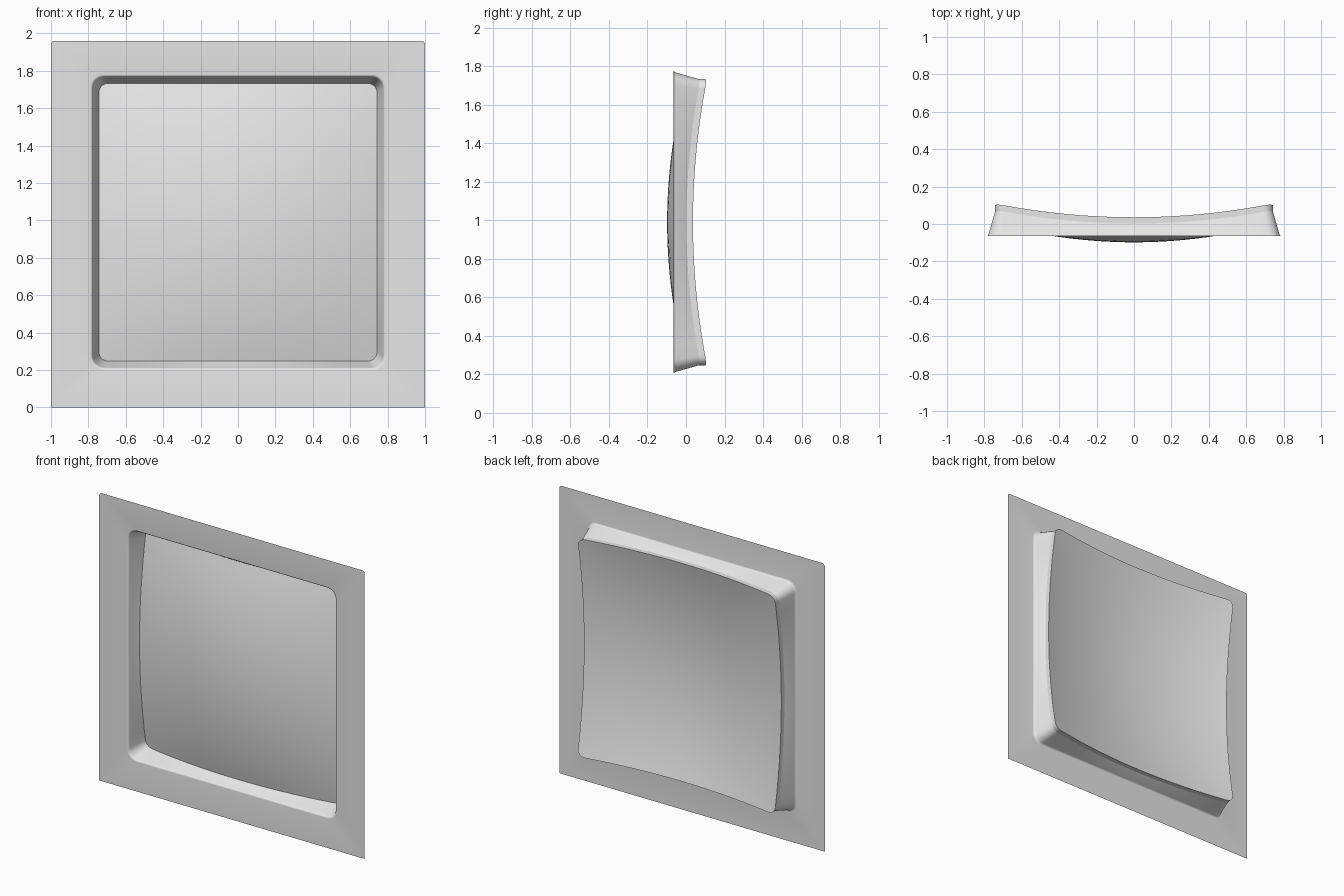
import bpy, bmesh, math

cube = bpy.data.objects.get("Cube")
if cube:
    bpy.data.objects.remove(cube, do_unlink=True)

# One grey for everything
grey = bpy.data.materials.new("light grey")
grey.use_nodes = True
grey.diffuse_color = (0.8, 0.8, 0.8, 1)
grey.node_tree.nodes["Principled BSDF"].inputs["Base Color"].default_value = (0.8, 0.8, 0.8, 1)

PLATE_Y = -0.065
MID_Z = 0.99       # centre of the opening
PANE = 0.743       # half width of the pane
THICK = 0.034
CORNER, SIDE = 8, 20


def outline(half_x, z0, z1, r_top, r_bottom):
    """Rounded rectangle in x and z, with evenly divided sides."""
    arcs = []
    for i, (sx, top) in enumerate([(1, True), (-1, True), (-1, False), (1, False)]):
        r = r_top if top else r_bottom
        cx, cz = sx * (half_x - r), (z1 - r if top else z0 + r)
        arcs.append([(cx + r * math.cos(a), cz + r * math.sin(a))
                     for a in [(i + k / CORNER) * math.pi / 2 for k in range(CORNER + 1)]])
    points = []
    for arc, following in zip(arcs, arcs[1:] + arcs[:1]):
        points += arc
        (ax, az), (bx, bz) = arc[-1], following[0]
        points += [(ax + (bx - ax) * k / SIDE, az + (bz - az) * k / SIDE) for k in range(1, SIDE)]
    return points


def square(half, radius):
    return outline(half, MID_Z - half, MID_Z + half, radius, radius)


def bulge(x, z):
    """Depth of the pane's front surface."""
    s, t = (x / PANE) ** 2, ((z - MID_Z) / PANE) ** 2
    return -0.098 + 0.1 * (s + t) - 0.027 * s * t


def add_ring(bm, points):
    return [bm.verts.new(p) for p in points]


def bridge(bm, a, b):
    for i in range(len(a)):
        j = (i + 1) % len(a)
        bm.faces.new((a[i], a[j], b[j], b[i]))


def finish(bm, name):
    mesh = bpy.data.meshes.new(name)
    bm.to_mesh(mesh)
    bm.free()
    mesh.materials.append(grey)
    obj = bpy.data.objects.new(name, mesh)
    bpy.context.collection.objects.link(obj)
    bpy.ops.object.select_all(action='DESELECT')
    obj.select_set(True)
    bpy.context.view_layer.objects.active = obj
    bpy.ops.object.shade_smooth_by_angle(angle=math.radians(40))


# Thin plate whose opening rolls into a tapered wall
bm = bmesh.new()
rings = [add_ring(bm, [(x, PLATE_Y, z) for x, z in outline(1, 0, 1.96, 0.02, 0.002)])]
FILLET = 5
for k in range(FILLET + 1):
    t = k / FILLET
    half = 0.79 * (1 - t) ** 2 + 0.78 * 2 * t * (1 - t) + 0.777 * t * t
    y = PLATE_Y + 0.012 * t * t
    rings.append(add_ring(bm, [(x, y, z) for x, z in square(half, 0.065)]))
rings.append(add_ring(bm, [(x, bulge(x, z), z) for x, z in square(PANE, 0.05)]))
for a, b in zip(rings, rings[1:]):
    bridge(bm, a, b)
bm.normal_update()
bm.faces.ensure_lookup_table()
if bm.faces[0].normal.y > 0:
    bmesh.ops.reverse_faces(bm, faces=bm.faces[:])
finish(bm, "frame")

# Bowed pane: front and back surfaces joined by a rim
bm = bmesh.new()
edge = square(PANE, 0.05)
STEPS = 16
rims = []
for depth in (0, THICK):
    previous = None
    for k in range(STEPS):
        f = 1 - k / STEPS
        pts = [(x * f, MID_Z + (z - MID_Z) * f) for x, z in edge]
        ring = add_ring(bm, [(x, bulge(x, z) + depth, z) for x, z in pts])
        if previous:
            bridge(bm, previous, ring)
        else:
            rims.append(ring)
        previous = ring
    centre = bm.verts.new((0, bulge(0, MID_Z) + depth, MID_Z))
    for i, v in enumerate(previous):
        bm.faces.new((v, previous[(i + 1) % len(previous)], centre))
bridge(bm, *rims)
bmesh.ops.recalc_face_normals(bm, faces=bm.faces[:])
finish(bm, "curved_pane")
